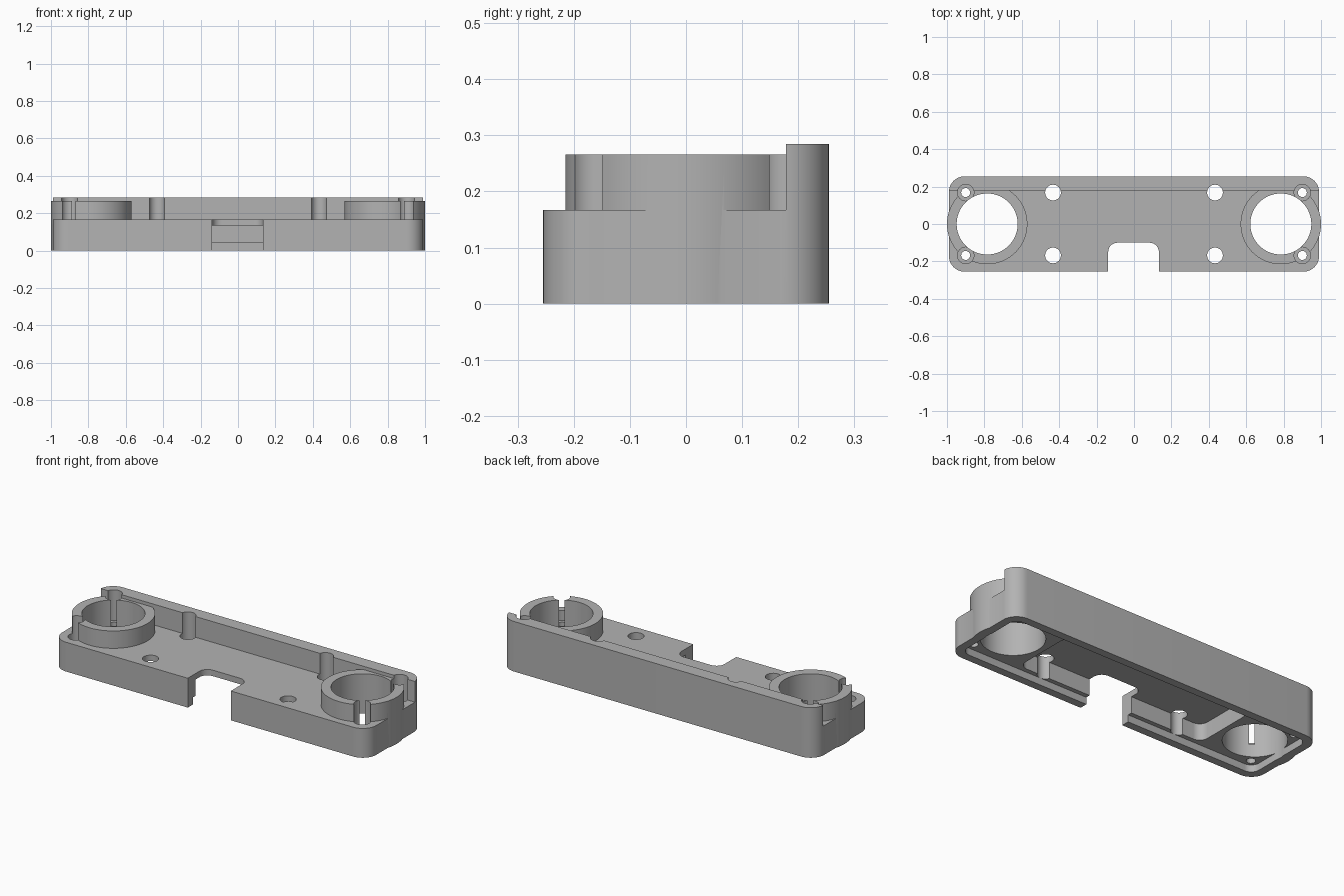
import bpy
import bmesh
from math import cos, sin, pi

if "Cube" in bpy.data.objects:
    bpy.data.objects.remove(bpy.data.objects["Cube"], do_unlink=True)

FLOOR, RING_TOP, WALL_TOP = 0.167, 0.266, 0.285
RING_X, RING_R, HOLE_R = 0.785, 0.215, 0.163
SIDES = (-1, 1)

grey = bpy.data.materials.new("plain grey")
grey.use_nodes = True
grey.diffuse_color = (0.45, 0.45, 0.45, 1)
grey.node_tree.nodes["Principled BSDF"].inputs["Base Color"].default_value = (0.45, 0.45, 0.45, 1)


def prism(name, points, z0, z1):
    """Solid made by lifting a closed outline from z0 to z1."""
    bm = bmesh.new()
    base = bm.faces.new([bm.verts.new((x, y, z0)) for x, y in points])
    lifted = bmesh.ops.extrude_face_region(bm, geom=[base])["geom"]
    top = [v for v in lifted if isinstance(v, bmesh.types.BMVert)]
    bmesh.ops.translate(bm, verts=top, vec=(0, 0, z1 - z0))
    bmesh.ops.recalc_face_normals(bm, faces=bm.faces)
    mesh = bpy.data.meshes.new(name)
    bm.to_mesh(mesh)
    bm.free()
    mesh.materials.append(grey)
    obj = bpy.data.objects.new(name, mesh)
    bpy.context.collection.objects.link(obj)
    return obj


def rounded(x0, x1, y0, y1, r, steps=10):
    """Outline of a rectangle with round corners."""
    corners = ((x1 - r, y1 - r), (x0 + r, y1 - r), (x0 + r, y0 + r), (x1 - r, y0 + r))
    return [(cx + r * cos((q + i / steps) * pi / 2), cy + r * sin((q + i / steps) * pi / 2))
            for q, (cx, cy) in enumerate(corners) for i in range(steps + 1)]


def circle(cx, cy, r, n=64):
    return [(cx + r * cos(2 * pi * i / n), cy + r * sin(2 * pi * i / n)) for i in range(n)]


def combine(target, tool, operation):
    """Apply a boolean and discard the tool."""
    tool.hide_render = True
    mod = target.modifiers.new("shape", "BOOLEAN")
    mod.operation, mod.solver, mod.object = operation, "EXACT", tool
    bpy.context.view_layer.objects.active = target
    bpy.ops.object.modifier_apply(modifier=mod.name)
    bpy.data.objects.remove(tool, do_unlink=True)


def cut(outline, z0, z1):
    combine(housing, prism("cutter", outline, z0, z1), "DIFFERENCE")


# Tray with the tall back wall
housing = prism("housing", rounded(-0.99, 0.99, -0.255, 0.255, 0.085), 0, WALL_TOP)
cut([(-2, -1), (2, -1), (2, 0.178), (-2, 0.178)], FLOOR, 1)

# Round collars, bulging slightly past both ends
for s in SIDES:
    combine(housing, prism("collar", circle(s * RING_X, 0, RING_R, 96), 0, RING_TOP), "UNION")

# Underside: shallow rim recess, then the deep middle pocket
cut(rounded(-0.945, 0.945, -0.21, 0.21, 0.05), -1, 0.04)
cut(rounded(-0.59, 0.59, -0.185, 0.185, 0.05), -1, 0.133)

# Open notch in the front edge
cut(rounded(-0.138, 0.133, -0.6, -0.1, 0.05), -1, 1)

for s in SIDES:
    # Large openings through the collars
    cut(circle(s * RING_X, 0, HOLE_R, 96), -1, 1)
    for t in SIDES:
        # Screw holes with wide recesses that slit the collars
        cut(circle(s * 0.9, t * 0.168, 0.044, 32), 0.11, 1)
        cut(circle(s * 0.9, t * 0.168, 0.024, 24), -1, 1)
        # Plain holes; the rear pair also grooves the back wall
        cut(circle(s * 0.433, t * 0.168, 0.042, 32), -1, 1)

bpy.ops.object.select_all(action="DESELECT")
housing.select_set(True)
bpy.context.view_layer.objects.active = housing
bpy.ops.object.shade_smooth_by_angle(angle=pi / 6)
